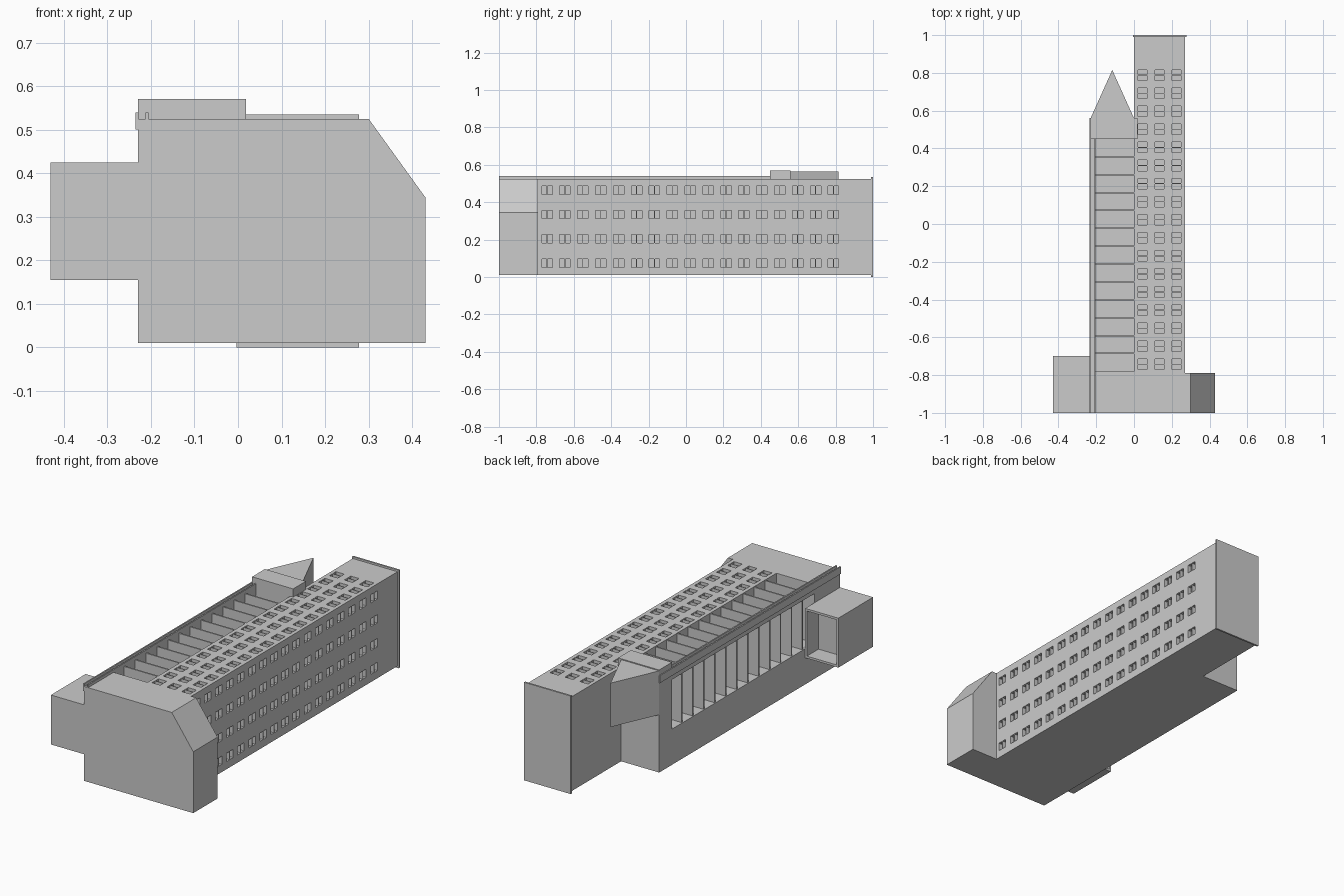
import bpy
import bmesh

if "Cube" in bpy.data.objects:
    bpy.data.objects.remove(bpy.data.objects["Cube"])

# One plain grey for the whole building
grey = bpy.data.materials.new("plain grey")
grey.use_nodes = True
grey.diffuse_color = (0.6, 0.6, 0.6, 1)
grey.node_tree.nodes["Principled BSDF"].inputs["Base Color"].default_value = (0.6, 0.6, 0.6, 1)


def finish(name, bm):
    bmesh.ops.recalc_face_normals(bm, faces=bm.faces)
    mesh = bpy.data.meshes.new(name)
    bm.to_mesh(mesh)
    bm.free()
    mesh.materials.append(grey)
    obj = bpy.data.objects.new(name, mesh)
    bpy.context.collection.objects.link(obj)
    return obj


def add_box(bm, x, y, z):
    verts = bmesh.ops.create_cube(bm, size=1)["verts"]
    for v in verts:
        v.co = [r[0] if c < 0 else r[1] for c, r in zip(v.co, (x, y, z))]


def box(name, *ranges):
    bm = bmesh.new()
    add_box(bm, *ranges)
    return finish(name, bm)


def prism(name, outline, shift):
    """Extrude a closed outline along a shift vector."""
    bm = bmesh.new()
    face = bm.faces.new([bm.verts.new(p) for p in outline])
    out = bmesh.ops.extrude_face_region(bm, geom=[face], use_keep_orig=True)
    moved = [g for g in out["geom"] if isinstance(g, bmesh.types.BMVert)]
    bmesh.ops.translate(bm, verts=moved, vec=shift)
    return finish(name, bm)


def cut(obj, cutter):
    """Subtract the cutter, bake the result and discard the cutter."""
    mod = obj.modifiers.new("cut", "BOOLEAN")
    mod.operation = "DIFFERENCE"
    mod.solver = "EXACT"
    mod.object = cutter
    bpy.context.view_layer.update()
    graph = bpy.context.evaluated_depsgraph_get()
    baked = bpy.data.meshes.new_from_object(obj.evaluated_get(graph))
    obj.modifiers.clear()
    obj.data = baked
    bpy.data.objects.remove(cutter)


BASE, ROOF = 0.01, 0.525
FLOOR, HEAD = 0.205, 0.475      # window wall opening
WEST, INNER = -0.23, -0.205     # window wall thickness
FRONT, BACK = -0.78, 0.45       # ends of the open hall
END = 0.56

# Long main block with recessed two-pane windows in its side and roof
block = box("main_block", (0, 0.27), (-0.79, 0.992), (BASE, ROOF))
panes = bmesh.new()
for column in range(17):
    middle = -0.743 + column * 0.0957
    for side in (-1, 1):
        y = sorted((middle + side * 0.002, middle + side * 0.028))
        for row in range(4):
            z = 0.052 + row * 0.13
            add_box(panes, (0.25, 0.3), y, (z, z + 0.045))
        for row in range(3):
            x = 0.02 + row * 0.09
            add_box(panes, (x, x + 0.05), y, (0.505, 0.55))
cut(block, finish("window_cutter", panes))

# Slightly larger end plate
box("back_end_plate", (-0.004, 0.278), (0.99, 1), (0, 0.535))

# Front wing with a chamfered upper corner
outline = [(WEST, BASE), (0.43, BASE), (0.43, 0.345), (0.3, ROOF), (WEST, ROOF)]
prism("front_wing", [(x, -1, z) for x, z in outline], (0, 0.21, 0))
box("hall_front_wall", (WEST, 0), (-0.79, FRONT), (BASE, ROOF))

# Open hall: base, window wall header, end wall and dividing fins
box("hall_base", (WEST, 0), (FRONT, BACK), (BASE, FLOOR))
box("window_wall_header", (WEST, INNER), (FRONT, BACK), (HEAD, ROOF))
box("hall_end_wall", (WEST, 0), (BACK, END), (BASE, ROOF))
fins = bmesh.new()
for i in range(1, 13):
    y = FRONT + (BACK - FRONT) * i / 13
    add_box(fins, (-0.225, 0), (y - 0.004, y + 0.004), (FLOOR, 0.522))
finish("hall_fins", fins)

# Roof gutter: outer lip and inner rib
box("gutter_lip", (-0.235, -0.228), (-1, END), (0.5, 0.54))
box("gutter_rib", (-0.212, INNER), (-1, BACK), (ROOF - 0.005, 0.54))

# Roof cap and pointed projecting bay behind the hall
box("roof_cap", (WEST, 0.018), (BACK, END), (ROOF, 0.57))
prism("pointed_bay", [(WEST, END, 0.325), (0, END, 0.325), (-0.115, 0.815, 0.325)], (0, 0, 0.24))

# Raised side box, open towards the back
side_box = box("side_box", (-0.43, WEST), (-1, -0.7), (0.155, 0.425))
cut(side_box, box("box_cutter", (-0.42, -0.24), (-0.8, -0.6), (0.167, 0.413)))
